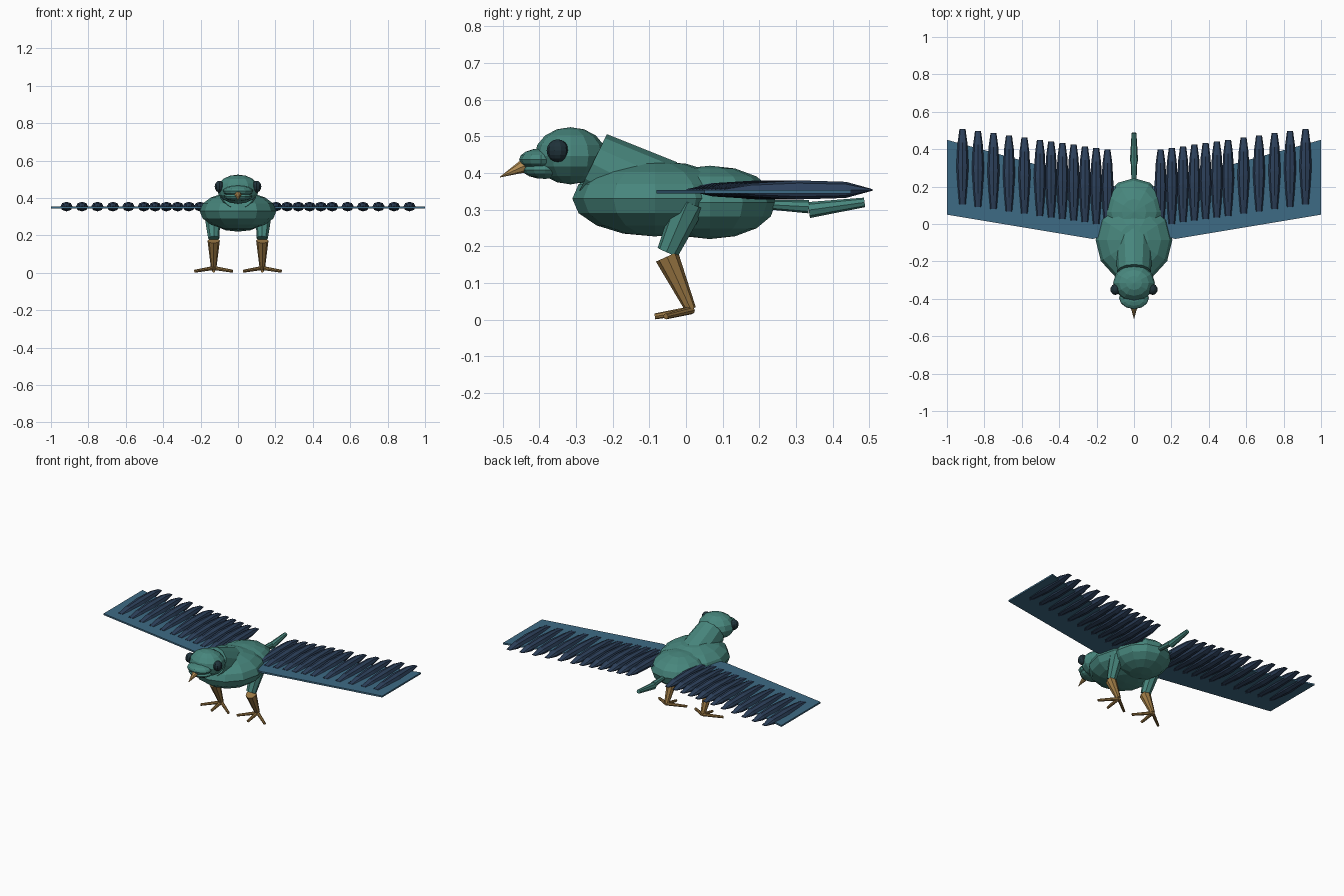
import bpy, bmesh, math
from mathutils import Vector

if "Cube" in bpy.data.objects:
    bpy.data.objects.remove(bpy.data.objects["Cube"])


def material(name, r, g, b):
    m = bpy.data.materials.new(name)
    m.diffuse_color = (r, g, b, 1)
    m.use_nodes = True
    m.node_tree.nodes["Principled BSDF"].inputs["Base Color"].default_value = m.diffuse_color
    return m


TEAL = material("teal_plumage", 0.064, 0.24, 0.205)
BLUE = material("wing_blue", 0.048, 0.145, 0.235)
NAVY = material("feather_navy", 0.026, 0.052, 0.105)
GOLD = material("leg_gold", 0.33, 0.19, 0.058)
BEAK = material("beak_gold", 0.45, 0.27, 0.09)
DARK = material("eye_dark", 0.014, 0.032, 0.042)


def finish(name, bm, mat):
    bmesh.ops.recalc_face_normals(bm, faces=bm.faces)
    mesh = bpy.data.meshes.new(name)
    bm.to_mesh(mesh)
    bm.free()
    mesh.materials.append(mat)
    ob = bpy.data.objects.new(name, mesh)
    bpy.context.collection.objects.link(ob)
    return ob


def ellipsoid(name, centre, radii, mat, segs=12, rings=8):
    bm = bmesh.new()
    bmesh.ops.create_uvsphere(bm, u_segments=segs, v_segments=rings, radius=1)
    bmesh.ops.scale(bm, vec=radii, verts=bm.verts)
    bmesh.ops.translate(bm, vec=centre, verts=bm.verts)
    return finish(name, bm, mat)


def limb(name, a, b, r1, r2, mat, segs=8):
    """Tapered cylinder between two points."""
    a, b = Vector(a), Vector(b)
    bm = bmesh.new()
    bmesh.ops.create_cone(bm, cap_ends=True, segments=segs, radius1=r1,
                          radius2=r2, depth=(b - a).length)
    bmesh.ops.rotate(bm, verts=bm.verts,
                     matrix=(b - a).to_track_quat('Z', 'Y').to_matrix())
    bmesh.ops.translate(bm, vec=(a + b) / 2, verts=bm.verts)
    return finish(name, bm, mat)


def feather(name, x, y, z):
    """Flattened spindle running along y."""
    bm = bmesh.new()
    stations = [(-0.203, 0.017, 0.002), (-0.13, 0.024, 0.018), (0, 0.033, 0.026),
                (0.13, 0.026, 0.022), (0.203, 0.016, 0.002)]
    rings = []
    for dy, w, h in stations:
        rings.append([bm.verts.new((x + w * math.cos(k * math.pi / 4), y + dy,
                                    z + h * math.sin(k * math.pi / 4)))
                      for k in range(8)])
    for p, q in zip(rings, rings[1:]):
        for k in range(8):
            n = (k + 1) % 8
            bm.faces.new((p[k], p[n], q[n], q[k]))
    bm.faces.new(rings[0])
    bm.faces.new(rings[-1])
    return finish(name, bm, NAVY)


# Body, neck and head
ellipsoid("chest", (0, -0.085, 0.33), (0.205, 0.225, 0.103), TEAL)
ellipsoid("rump", (0, 0.065, 0.32), (0.172, 0.18, 0.1), TEAL)
limb("neck", (0, -0.255, 0.425), (0, -0.07, 0.335), 0.09, 0.105, TEAL, 12)
ellipsoid("head", (0, -0.315, 0.447), (0.112, 0.098, 0.078), TEAL)
ellipsoid("upper_muzzle", (0, -0.395, 0.437), (0.08, 0.06, 0.03), TEAL)
ellipsoid("lower_muzzle", (0, -0.385, 0.408), (0.075, 0.06, 0.024), TEAL)
limb("beak", (0, -0.44, 0.42), (0, -0.507, 0.389), 0.019, 0.001, BEAK)

# Tail in two pieces
limb("tail_base", (0, 0.2, 0.315), (0, 0.335, 0.308), 0.012, 0.018, TEAL)
limb("tail_tip", (0, 0.335, 0.299), (0, 0.487, 0.32), 0.022, 0.013, TEAL)

FEATHER_X = [0.142 + 0.0602 * i for i in range(7)] + [0.503 + 0.0828 * i for i in range(1, 6)]

for side, label in ((-1, "left"), (1, "right")):
    ellipsoid(label + "_eye", (side * 0.1, -0.35, 0.461), (0.026, 0.03, 0.031), DARK, 10, 8)

    # Swept wing plate
    bm = bmesh.new()
    outline = [(0.1, -0.05), (0.22, -0.08), (1, 0.05), (1, 0.45), (0.22, 0.235), (0.1, 0.2)]
    face = bm.faces.new([bm.verts.new((side * x, y, 0.344)) for x, y in outline])
    out = bmesh.ops.extrude_face_region(bm, geom=[face])
    bmesh.ops.translate(bm, vec=(0, 0, 0.01),
                        verts=[v for v in out["geom"] if isinstance(v, bmesh.types.BMVert)])
    finish(label + "_wing", bm, BLUE)

    # Feathers follow the sweep
    for i, x in enumerate(FEATHER_X):
        feather(f"{label}_feather_{i + 1}", side * x, 0.175 + 0.143 * x, 0.354)

    # Leg and three spread toes
    c = side * 0.13
    limb(label + "_thigh", (side * 0.137, 0.01, 0.32), (c, -0.05, 0.184), 0.045, 0.03, TEAL)
    limb(label + "_shin", (c, -0.052, 0.172), (c, 0.013, 0.028), 0.033, 0.015, GOLD)
    for j, (dx, y) in enumerate(((-0.1, -0.055), (0, -0.085), (0.1, -0.055))):
        limb(f"{label}_toe_{j + 1}", (c, 0.015, 0.026), (c + dx, y, 0.009), 0.011, 0.008, GOLD)
